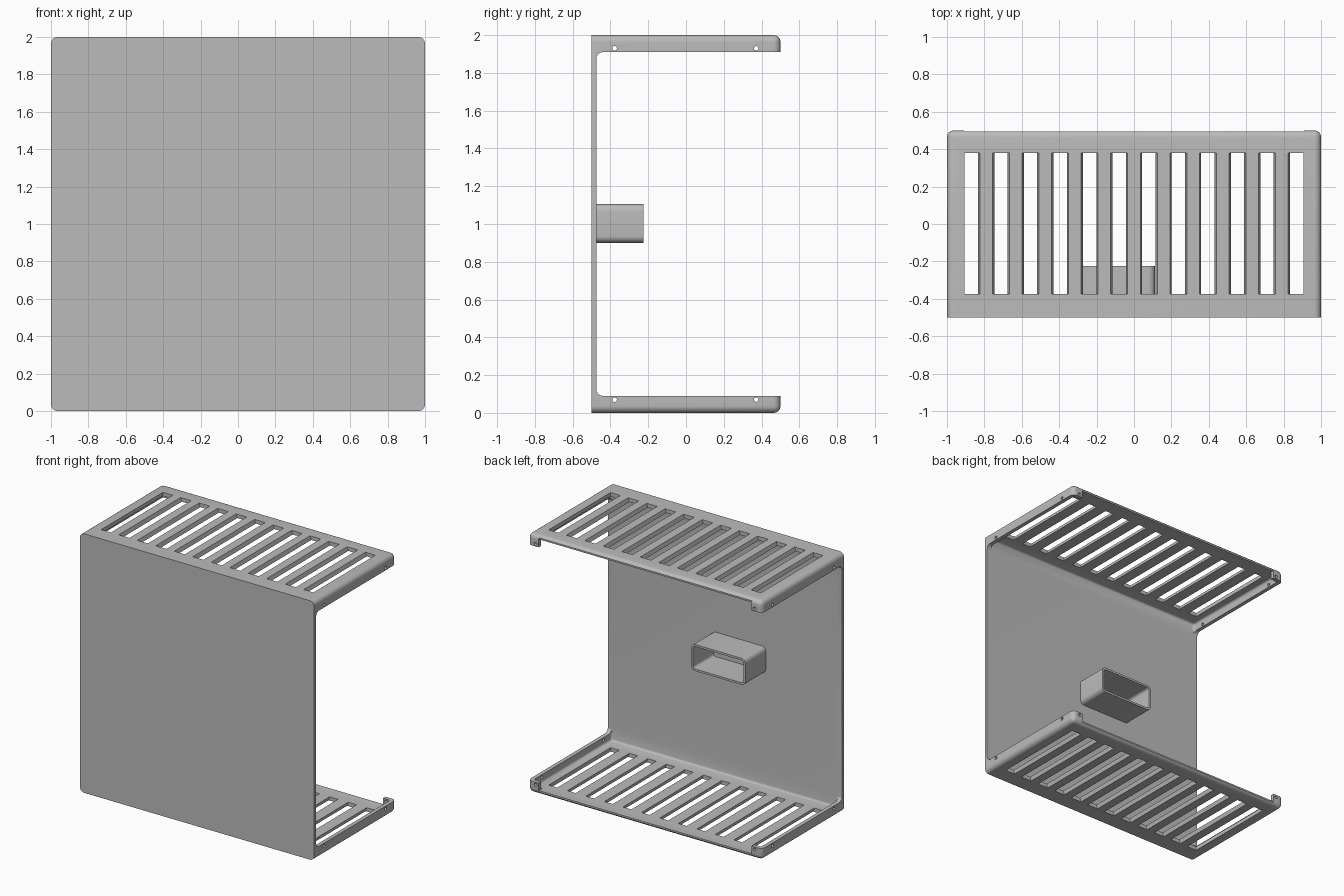
import bpy, bmesh, math
from mathutils import Matrix, Vector

cube = bpy.data.objects.get("Cube")
if cube:
    bpy.data.objects.remove(cube)

grey = bpy.data.materials.new("light_grey")
grey.use_nodes = True
colour = (0.5, 0.5, 0.5, 1)
grey.diffuse_color = colour
grey.node_tree.nodes["Principled BSDF"].inputs["Base Color"].default_value = colour


def box_mesh(lo, hi):
    bm = bmesh.new()
    bmesh.ops.create_cube(bm, size=1)
    lo, hi = Vector(lo), Vector(hi)
    for v in bm.verts:
        v.co = [(lo[i] + hi[i]) / 2 + v.co[i] * (hi[i] - lo[i]) for i in range(3)]
    return bm


def round_edges(bm, radius, rule, segments=6):
    """Bevel the edges chosen by a rule on (midpoint, direction)."""
    edges = [e for e in bm.edges
             if rule((e.verts[0].co + e.verts[1].co) / 2,
                     (e.verts[1].co - e.verts[0].co).normalized())]
    bmesh.ops.bevel(bm, geom=edges, offset=radius, segments=segments,
                    profile=0.5, affect='EDGES')


def finish(name, bm):
    bmesh.ops.recalc_face_normals(bm, faces=bm.faces)
    mesh = bpy.data.meshes.new(name)
    bm.to_mesh(mesh)
    bm.free()
    obj = bpy.data.objects.new(name, mesh)
    bpy.context.collection.objects.link(obj)
    mesh.materials.append(grey)
    return obj


def cut(obj, name, bm):
    """Subtract a helper mesh, apply the result and drop the helper."""
    cutter = finish(name, bm)
    cutter.hide_render = True
    mod = obj.modifiers.new(name, 'BOOLEAN')
    mod.operation = 'DIFFERENCE'
    mod.solver = 'EXACT'
    mod.object = cutter
    bpy.context.view_layer.objects.active = obj
    bpy.ops.object.modifier_apply(modifier=name)
    bpy.data.objects.remove(cutter)


def smooth(obj):
    bpy.ops.object.select_all(action='DESELECT')
    obj.select_set(True)
    bpy.context.view_layer.objects.active = obj
    bpy.ops.object.shade_smooth_by_angle(angle=math.radians(30))


WALL = 0.03
PANEL_Y = -0.475
FLANGE = 0.09

# Outer shell: every edge rounded except those around the front panel
shell = box_mesh((-1, -0.5, 0), (1, 0.5, 2))
round_edges(shell, 0.036, lambda mid, d: mid.y > -0.4)
case = finish("case", shell)

# Hollow interior
inner = box_mesh((-1 + WALL, PANEL_Y, WALL), (1 - WALL, 0.5 - WALL, 2 - WALL))
round_edges(inner, 0.015, lambda mid, d: True, 3)
cut(case, "interior_cutter", inner)

# Open sides, with fillets where the flanges meet the panel
side = box_mesh((-1.1, PANEL_Y, FLANGE), (1.1, 0.7, 2 - FLANGE))
round_edges(side, 0.035, lambda mid, d: abs(d.x) > 0.9 and mid.y < 0)
cut(case, "side_cutter", side)

# Open back between the corner tabs
cut(case, "back_cutter",
    box_mesh((-0.91, 0.44, WALL), (0.91, 0.7, 2 - WALL)))
cut(case, "back_edge_cutter", box_mesh((-0.91, 0.495, -0.1), (0.91, 0.7, 2.1)))

# Vent slots in the top and bottom, tapering inwards
COUNT, PITCH = 12, 0.158
slots = bmesh.new()
for z, out in ((0, -1), (2, 1)):
    for i in range(COUNT):
        x = (i - (COUNT - 1) / 2) * PITCH
        made = bmesh.ops.create_cube(slots, size=1)["verts"]
        for v in made:
            outer = v.co.z * out > 0
            half = 0.047 if outer else 0.034
            end = (i == 0 and v.co.x < 0) or (i == COUNT - 1 and v.co.x > 0)
            if end:
                half = 0.038
            v.co = (x + math.copysign(half, v.co.x),
                    0.003 + v.co.y * 0.755,
                    z + out * (0.005 if outer else -0.035))
cut(case, "slot_cutter", slots)

# Screw holes through the flanges and the corner tabs
holes = bmesh.new()


def add_hole(centre, axis):
    turn = Matrix.Rotation(math.pi / 2, 4, axis)
    bmesh.ops.create_cone(holes, cap_ends=True, segments=16, radius1=0.012,
                          radius2=0.012, depth=0.12,
                          matrix=Matrix.Translation(centre) @ turn)


for z in (0.07, 1.93):
    for sx in (-1, 1):
        add_hole((sx, -0.378, z), 'Y')
        add_hole((sx, 0.372, z), 'Y')
        add_hole((sx * 0.935, 0.5, z), 'X')
cut(case, "hole_cutter", holes)
smooth(case)

# Rounded rectangular sleeve on the inside of the panel
T = 0.016
sleeve_mesh = box_mesh((-0.35, PANEL_Y - 0.005, 0.9), (0.113, -0.225, 1.105))
round_edges(sleeve_mesh, 0.036, lambda mid, d: abs(d.y) > 0.9)
sleeve = finish("sleeve", sleeve_mesh)
bore = box_mesh((-0.35 + T, PANEL_Y - 0.1, 0.9 + T), (0.113 - T, 0, 1.105 - T))
round_edges(bore, 0.02, lambda mid, d: abs(d.y) > 0.9)
cut(sleeve, "bore_cutter", bore)
smooth(sleeve)
